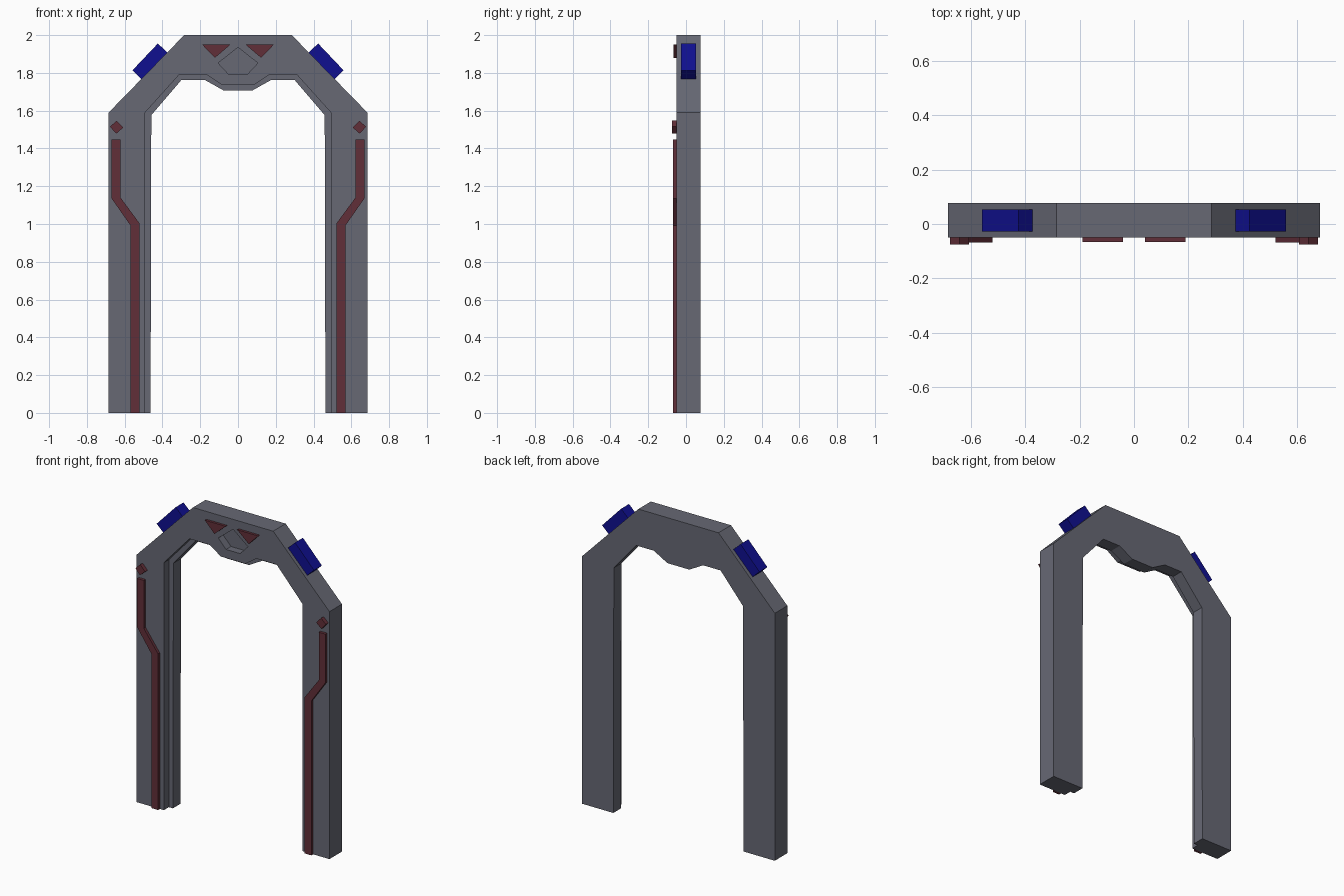
import bpy
import bmesh
import math

cube = bpy.data.objects.get("Cube")
if cube:
    bpy.data.objects.remove(cube)


def material(name, rgb):
    mat = bpy.data.materials.new(name)
    mat.use_nodes = True
    colour = (*rgb, 1)
    mat.diffuse_color = colour
    mat.node_tree.nodes["Principled BSDF"].inputs["Base Color"].default_value = colour
    return mat


grey = material("slate grey", (0.135, 0.14, 0.175))
red = material("dark red", (0.12, 0.028, 0.04))
blue = material("deep blue", (0.005, 0.005, 0.28))


def plate(name, outline, front, back, mat):
    """Extrude an (x, z) outline from the front to the back depth."""
    bm = bmesh.new()
    face = bm.faces.new([bm.verts.new((x, front, z)) for x, z in outline])
    out = bmesh.ops.extrude_face_region(bm, geom=[face])
    verts = [v for v in out["geom"] if isinstance(v, bmesh.types.BMVert)]
    bmesh.ops.translate(bm, verts=verts, vec=(0, back - front, 0))
    bmesh.ops.recalc_face_normals(bm, faces=bm.faces)
    mesh = bpy.data.meshes.new(name)
    bm.to_mesh(mesh)
    bm.free()
    mesh.materials.append(mat)
    obj = bpy.data.objects.new(name, mesh)
    bpy.context.collection.objects.link(obj)
    return obj


def symmetric(half):
    """Close a right-hand outline with its reflection."""
    return half + [(-x, z) for x, z in reversed(half) if x]


def cut(target, cutter):
    mod = target.modifiers.new(cutter.name, "BOOLEAN")
    mod.operation = "DIFFERENCE"
    mod.solver = "EXACT"
    mod.object = cutter
    cutter.hide_render = True
    cutter.hide_set(True)


FRONT, STEP, BACK = -0.05, 0.0, 0.077

# Arch body
arch = plate("arch", symmetric([
    (0.285, 2.0), (0.685, 1.59), (0.685, 0), (0.463, 0), (0.459, 1.576),
    (0.3, 1.762), (0.175, 1.762), (0.078, 1.708)]), FRONT, BACK, grey)

# Wider opening in the front half, leaving a stepped inner edge
cut(arch, plate("opening_cutter", symmetric([
    (0.087, 1.738), (0.167, 1.792), (0.31, 1.792), (0.492, 1.59),
    (0.492, -0.1)]), FRONT - 0.1, STEP, grey))

# Five-sided pocket in the crown
cut(arch, plate("pocket_cutter", symmetric([
    (0, 1.935), (0.105, 1.852), (0.05, 1.793)]), FRONT - 0.1, STEP, grey))

# Paired trim and side blocks
trim = {
    "leg_strip": ([(0.669, 1.448), (0.622, 1.448), (0.622, 1.14), (0.521, 1.003),
                   (0.521, 0), (0.569, 0), (0.569, 0.992), (0.669, 1.135)], 0.018),
    "diamond": ([(0.677, 1.515), (0.643, 1.547), (0.608, 1.51), (0.645, 1.478)], 0.025),
    "triangle": ([(0.19, 1.95), (0.04, 1.95), (0.122, 1.88)], 0.016),
}
for side, label in ((1, "left"), (-1, "right")):
    for part, (outline, height) in trim.items():
        plate(f"{label}_{part}", [(side * x, z) for x, z in outline],
              FRONT - height, FRONT, red)

    bpy.ops.mesh.primitive_cube_add(size=1, location=(side * 0.466, 0.013, 1.86),
                                    rotation=(0, side * math.radians(46.5), 0))
    block = bpy.context.object
    block.name = f"{label}_shoulder_block"
    block.scale = (0.196, 0.08, 0.071)
    block.data.materials.append(blue)
